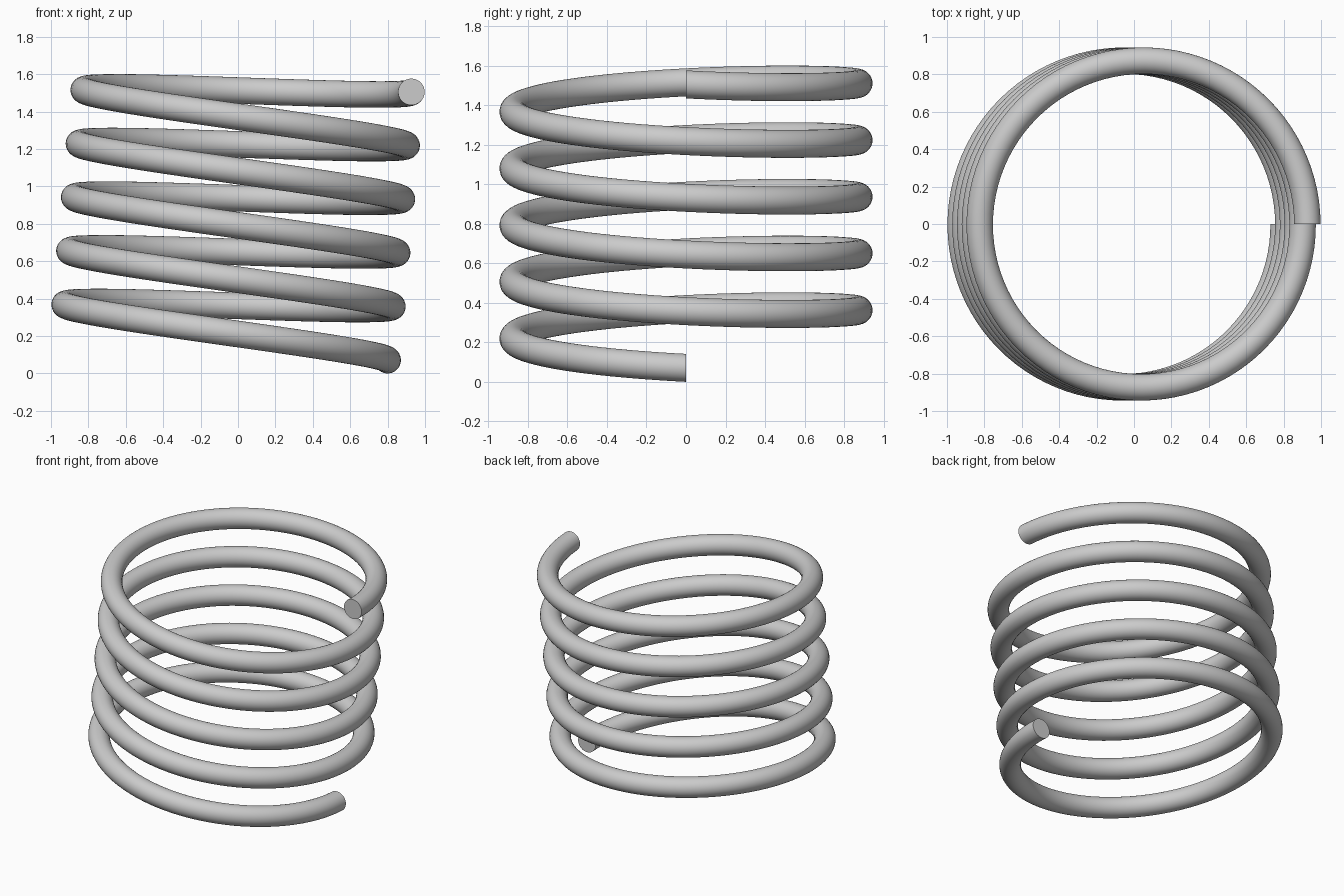
import bpy, bmesh, math
from mathutils import Matrix, Vector

if "Cube" in bpy.data.objects:
    bpy.data.objects.remove(bpy.data.objects["Cube"])

TURNS, STEPS, SIDES = 5, 96, 32      # coil turns, steps per turn, wire sides
R, r = 0.873, 0.071                  # coil radius, wire radius
LENGTH = 1.44                        # rise of the wire along the coil axis
TILT = math.atan2(0.127, 1.435)      # whole coil leans towards +x

lean = Matrix.Rotation(TILT, 4, 'Y')
shift = Vector((0.80, 0, r)) - lean @ Vector((R, 0, 0))

# wire section swept clockwise (seen from above) up the axis
bm = bmesh.new()
rings = []
n = TURNS * STEPS
for i in range(n + 1):
    a = -2 * math.pi * i / STEPS
    ring = []
    for j in range(SIDES):
        b = 2 * math.pi * j / SIDES
        rad = R + r * math.cos(b)
        p = Vector((rad * math.cos(a), rad * math.sin(a), LENGTH * i / n + r * math.sin(b)))
        ring.append(bm.verts.new(lean @ p + shift))
    rings.append(ring)
for lo, hi in zip(rings, rings[1:]):
    for j in range(SIDES):
        k = (j + 1) % SIDES
        bm.faces.new((lo[j], lo[k], hi[k], hi[j]))

# flat cut ends
bm.faces.new(rings[0])
bm.faces.new(rings[-1])
bmesh.ops.recalc_face_normals(bm, faces=bm.faces)

mesh = bpy.data.meshes.new("coil_spring")
bm.to_mesh(mesh)
bm.free()
spring = bpy.data.objects.new("coil_spring", mesh)
bpy.context.collection.objects.link(spring)
bpy.context.view_layer.objects.active = spring
spring.select_set(True)
bpy.ops.object.shade_smooth_by_angle(angle=math.radians(35))
